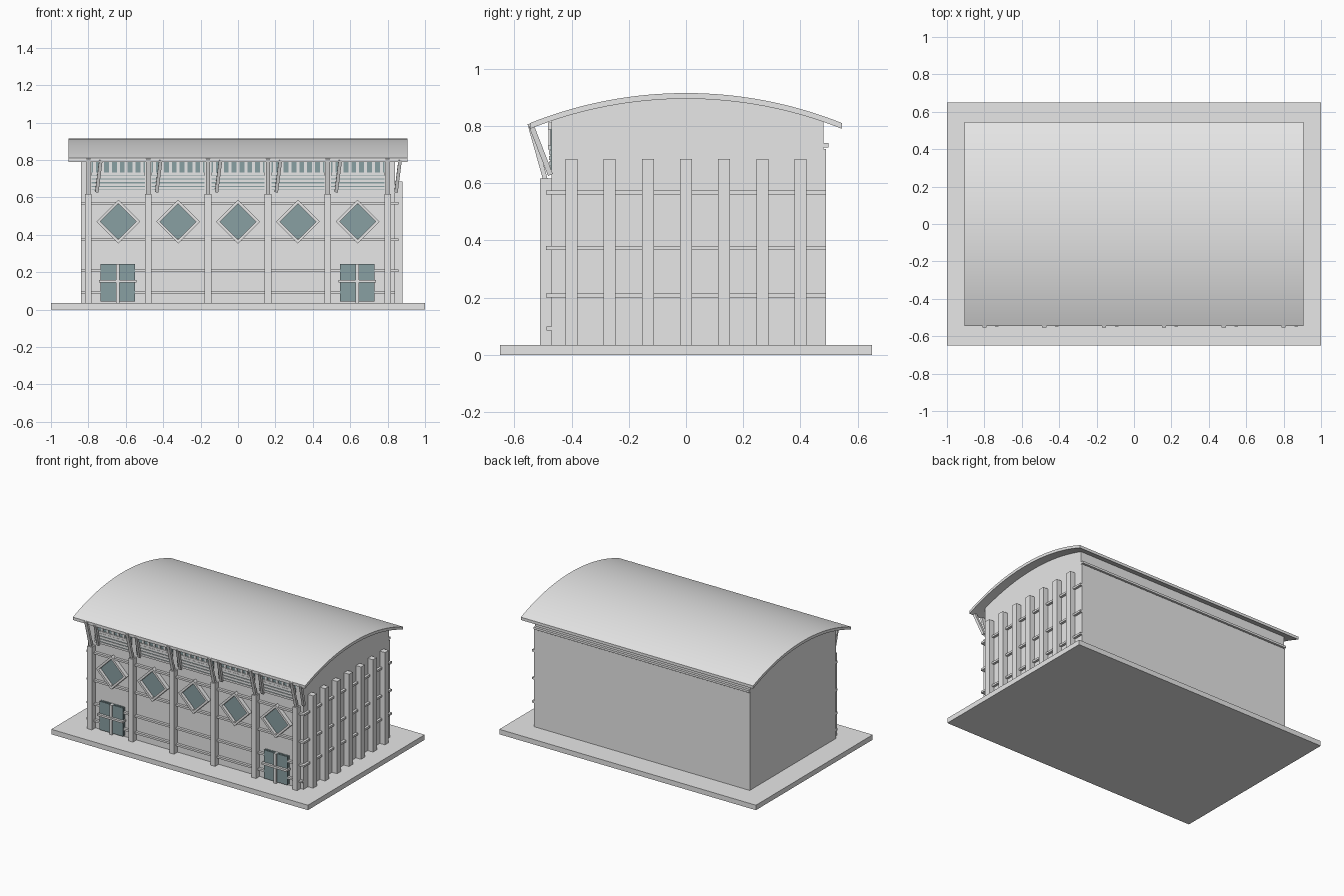
import bpy, bmesh, math
from mathutils import Matrix, Vector

if "Cube" in bpy.data.objects:
    bpy.data.objects.remove(bpy.data.objects["Cube"])


def make_material(name, rgb):
    m = bpy.data.materials.new(name)
    m.diffuse_color = (*rgb, 1)
    m.use_nodes = True
    m.node_tree.nodes["Principled BSDF"].inputs["Base Color"].default_value = m.diffuse_color
    return m


GREY = make_material("light grey", (0.8, 0.8, 0.8))
GLASS = make_material("teal glass", (0.25, 0.35, 0.365))
FLOOR = 0.035      # top of the base slab
WALL = -0.47       # front wall plane
R = 1.467          # roof radius


def finish(name, bm, mat):
    bmesh.ops.recalc_face_normals(bm, faces=bm.faces)
    me = bpy.data.meshes.new(name)
    bm.to_mesh(me)
    bm.free()
    me.materials.append(mat)
    ob = bpy.data.objects.new(name, me)
    bpy.context.collection.objects.link(ob)
    return ob


def cube(bm, matrix, size):
    bmesh.ops.create_cube(bm, size=1, matrix=matrix @ Matrix.Diagonal((*size, 1)))


def box(bm, x0, x1, y0, y1, z0, z1):
    centre = Vector(((x0 + x1) / 2, (y0 + y1) / 2, (z0 + z1) / 2))
    cube(bm, Matrix.Translation(centre), (x1 - x0, y1 - y0, z1 - z0))


def boxes(name, items, mat=GREY):
    bm = bmesh.new()
    for it in items:
        box(bm, *it)
    return finish(name, bm, mat)


def beam(bm, p, q, width, depth):
    p, q = Vector(p), Vector(q)
    z = (q - p).normalized()
    y = z.cross(Vector((1, 0, 0))).normalized()
    rot = Matrix((y.cross(z), y, z)).transposed().to_4x4()
    cube(bm, Matrix.Translation((p + q) / 2) @ rot, (width, depth, (q - p).length))


def extrude_profile(name, pts, half):
    # (y, z) profile swept along x
    bm = bmesh.new()
    face = bm.faces.new([bm.verts.new((-half, y, z)) for y, z in pts])
    out = bmesh.ops.extrude_face_region(bm, geom=[face])
    bmesh.ops.translate(bm, vec=(2 * half, 0, 0),
                        verts=[v for v in out["geom"] if isinstance(v, bmesh.types.BMVert)])
    return finish(name, bm, GREY)


def arc(y0, y1, top, n=32):
    ys = [y0 + (y1 - y0) * i / n for i in range(n + 1)]
    return [(y, top - R + math.sqrt(R * R - y * y)) for y in ys]


def smooth(ob):
    bpy.ops.object.select_all(action='DESELECT')
    ob.select_set(True)
    bpy.context.view_layer.objects.active = ob
    bpy.ops.object.shade_smooth_by_angle(angle=math.radians(30))


# Base slab, hall with curved gables, vaulted roof
boxes("base_slab", [(-1, 1, -0.65, 0.65, 0, FLOOR)])
smooth(extrude_profile("hall_body", [(0.48, FLOOR), (WALL, FLOOR)] + arc(WALL, 0.48, 0.897), 0.84))
smooth(extrude_profile("vaulted_roof", arc(-0.545, 0.545, 0.915) + arc(0.545, -0.545, 0.895), 0.905))

# Back wall panel and ledge
boxes("back_panel", [(-0.84, 0.84, 0.475, 0.49, FLOOR, 0.72)])
boxes("back_ledge", [(-0.84, 0.84, 0.475, 0.498, 0.725, 0.74)])

# Front pillars
pillar_x = [-0.80 + 0.32 * i for i in range(6)]
boxes("front_pillars", [(x - 0.018, x + 0.018, -0.51, WALL + 0.005, FLOOR, 0.617) for x in pillar_x])

# Roof struts: one straight and one leaning per pillar
bm = bmesh.new()
for x in pillar_x:
    beam(bm, (x, -0.492, 0.615), (x, -0.546, 0.808), 0.022, 0.016)
    beam(bm, (x + 0.045, -0.474, 0.63), (x + 0.067, -0.54, 0.80), 0.018, 0.018)
finish("roof_struts", bm, GREY)

# Horizontal rails on the front and right walls
rail_z = [0.208, 0.373, 0.568]
boxes("front_rails", [(-0.84, 0.84, -0.488, WALL + 0.005, z - 0.007, z + 0.007) for z in [0.092] + rail_z])
boxes("side_rails", [(0.835, 0.857, -0.49, 0.49, z - 0.007, z + 0.007) for z in rail_z])

# Right wall pilasters
boxes("side_pilasters", [(0.835, 0.88, y - 0.021, y + 0.021, FLOOR, 0.685)
                         for y in [0.1333 * i for i in range(-3, 4)]])

# Clerestory strip under the eaves: glass, slats and small mullions
glass, slats, mullions = [], [], []
for c in [-0.64 + 0.32 * i for i in range(5)]:
    a, b = c - 0.142, c + 0.142
    glass.append((a, b, WALL - 0.004, WALL + 0.002, 0.64, 0.79))
    for z in (0.648, 0.668, 0.688, 0.708):
        slats.append((a, b, WALL - 0.008, WALL, z - 0.007, z + 0.007))
    slats.append((a, b, -0.482, WALL, 0.718, 0.732))
    slats.append((a, b, -0.482, WALL, 0.788, 0.812))
    for i in range(7):
        x = c + (i - 3) * 0.042
        mullions.append((x - 0.008, x + 0.008, -0.48, WALL, 0.73, 0.79))
boxes("clerestory_glass", glass, GLASS)
boxes("clerestory_slats", slats)
boxes("clerestory_mullions", mullions)

# Diamond windows
frame, pane = bmesh.new(), bmesh.new()
for i in range(5):
    spin = Matrix.Translation((-0.64 + 0.32 * i, WALL, 0.47)) @ Matrix.Rotation(math.pi / 4, 4, 'Y')
    cube(pane, spin @ Matrix.Translation((0, -0.003, 0)), (0.138, 0.008, 0.138))
    for s in (-1, 1):
        cube(frame, spin @ Matrix.Translation((s * 0.0755, -0.012, 0)), (0.015, 0.034, 0.166))
        cube(frame, spin @ Matrix.Translation((0, -0.012, s * 0.0755)), (0.136, 0.034, 0.015))
finish("diamond_frames", frame, GREY)
finish("diamond_glass", pane, GLASS)

# Lower windows: four panes with a projecting cross
panes, cross = [], []
for c in (-0.643, 0.637):
    for s in (-1, 1):
        x0, x1 = sorted((c + s * 0.007, c + s * 0.092))
        panes.append((x0, x1, -0.4915, -0.4825, 0.043, 0.243))
    panes.append((c - 0.092, c + 0.092, WALL - 0.004, WALL + 0.002, 0.043, 0.243))
    cross.append((c - 0.01, c + 0.01, -0.50, WALL, FLOOR, 0.243))
    cross.append((c - 0.1, c + 0.1, -0.508, WALL, 0.144, 0.158))
boxes("lower_window_glass", panes, GLASS)
boxes("lower_window_cross", cross)
